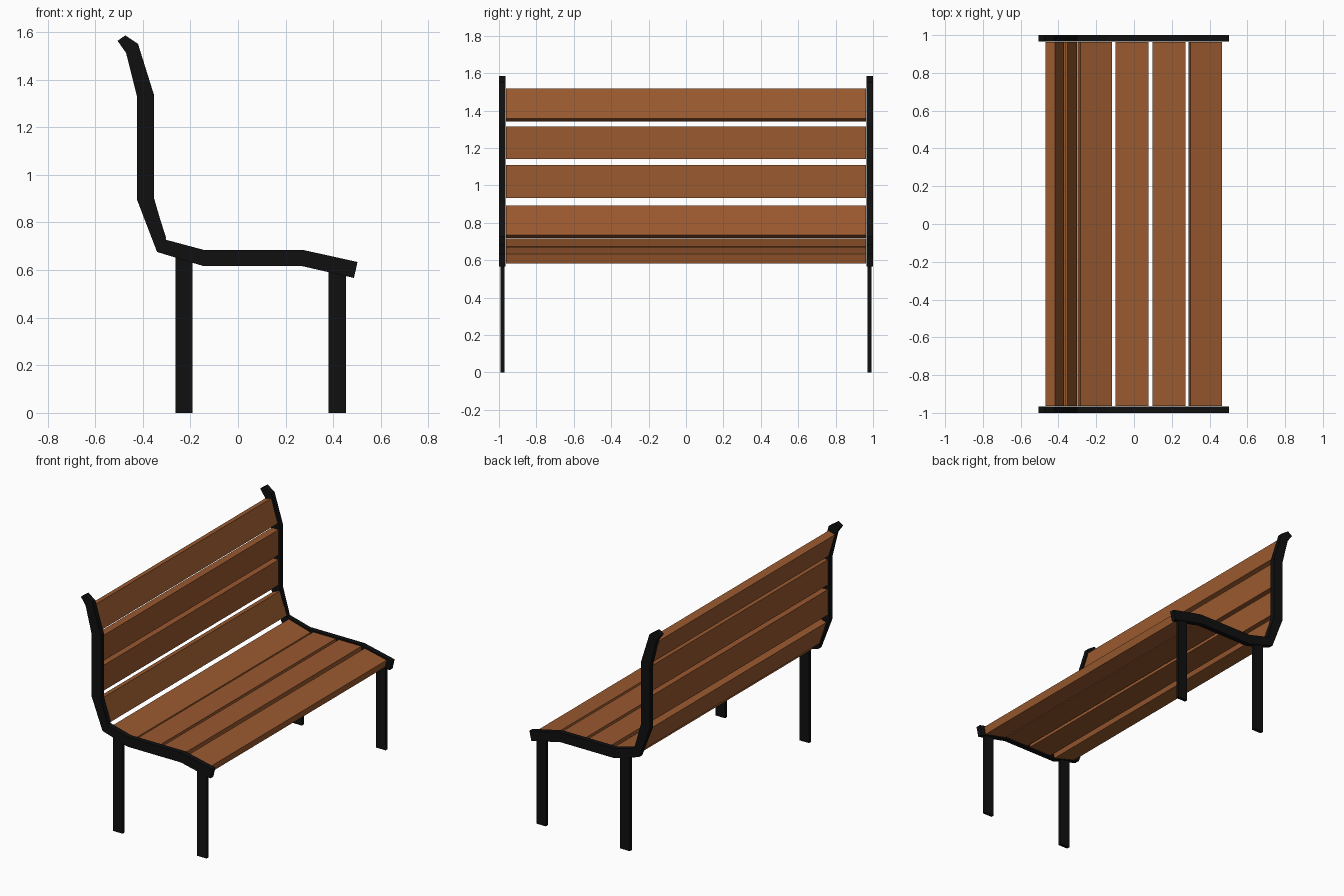
import bpy, bmesh, math

if "Cube" in bpy.data.objects:
    bpy.data.objects.remove(bpy.data.objects["Cube"])


def material(name, rgb):
    m = bpy.data.materials.new(name)
    m.diffuse_color = (*rgb, 1)
    m.use_nodes = True
    m.node_tree.nodes["Principled BSDF"].inputs["Base Color"].default_value = m.diffuse_color
    return m


WOOD = material("brown_wood", (0.32, 0.10, 0.028))
IRON = material("black_iron", (0.005, 0.005, 0.005))


def finish(name, bm, mat):
    bmesh.ops.recalc_face_normals(bm, faces=bm.faces[:])
    me = bpy.data.meshes.new(name)
    bm.to_mesh(me)
    bm.free()
    me.materials.append(mat)
    ob = bpy.data.objects.new(name, me)
    bpy.context.collection.objects.link(ob)
    return ob


def box(name, x, z, length, thick, y0, y1, mat, angle=0.0):
    """Box centred at (x, z), its length tilted in the xz plane, spanning y0..y1."""
    c, s = math.cos(math.radians(angle)), math.sin(math.radians(angle))
    bm = bmesh.new()
    bmesh.ops.create_cube(bm, size=1)
    for v in bm.verts:
        a, b = v.co.x * length, v.co.z * thick
        v.co = (x + a * c - b * s, (y0 + y1) / 2 + v.co.y * (y1 - y0), z + a * s + b * c)
    return finish(name, bm, mat)


# Side frame: matching outer and inner edges of the bent bar
OUTER = [(-0.506, 1.563), (-0.470, 1.512), (-0.424, 1.328), (-0.424, 0.895),
         (-0.340, 0.676), (-0.149, 0.618), (0.263, 0.618), (0.487, 0.567)]
INNER = [(-0.473, 1.586), (-0.420, 1.550), (-0.353, 1.336), (-0.353, 0.903),
         (-0.302, 0.727), (-0.145, 0.685), (0.271, 0.685), (0.502, 0.634)]


def side_frame(name, y0, y1):
    bm = bmesh.new()
    rings = []
    for (ox, oz), (ix, iz) in zip(OUTER, INNER):
        rings.append([bm.verts.new(p) for p in
                      ((ox, y0, oz), (ix, y0, iz), (ix, y1, iz), (ox, y1, oz))])
    for a, b in zip(rings, rings[1:]):
        for k in range(4):
            n = (k + 1) % 4
            bm.faces.new((a[k], a[n], b[n], b[k]))
    bm.faces.new(rings[0])
    bm.faces.new(rings[-1])
    return finish(name, bm, IRON)


for side, s in (("left", -1), ("right", 1)):
    side_frame(f"{side}_frame", *sorted((s * 0.965, s * 1.0)))
    # Legs, tops buried in the frame
    for part, x, top in (("rear", -0.227, 0.66), ("front", 0.417, 0.61)):
        box(f"{side}_{part}_leg", x, top / 2, 0.073, top,
            *sorted((s * 0.971, s * 0.993)), IRON)

# Slats: x, z, width, tilt
SLATS = {
    "seat_slat": [(0.377, 0.626, 0.172, -12.6), (0.186, 0.651, 0.174, 0),
                  (-0.010, 0.651, 0.174, 0), (-0.208, 0.668, 0.174, -16)],
    "back_slat": [(-0.352, 0.806, 0.166, 108), (-0.388, 1.020, 0.176, 90),
                  (-0.388, 1.228, 0.176, 90), (-0.419, 1.430, 0.169, 107)],
}
for name, rows in SLATS.items():
    for i, (x, z, width, tilt) in enumerate(rows, 1):
        box(f"{name}_{i}", x, z, width, 0.052, -0.963, 0.963, WOOD, tilt)
